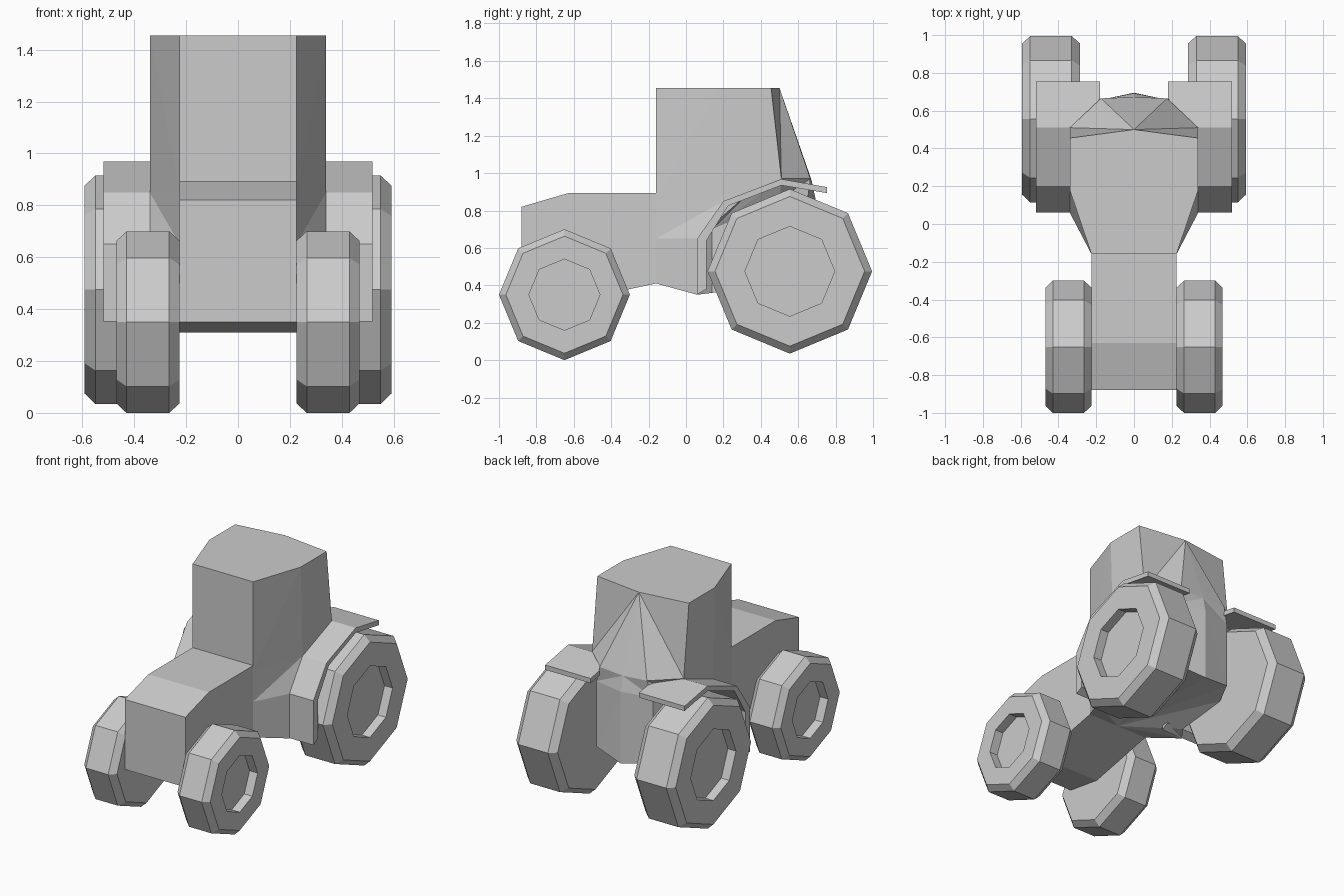
import bpy, bmesh, math

if "Cube" in bpy.data.objects:
    bpy.data.objects.remove(bpy.data.objects["Cube"])


def finish(bm, name, mirror=False, merge=False):
    bmesh.ops.remove_doubles(bm, verts=bm.verts, dist=0.0005)
    bmesh.ops.recalc_face_normals(bm, faces=bm.faces)
    me = bpy.data.meshes.new(name)
    bm.to_mesh(me)
    bm.free()
    ob = bpy.data.objects.new(name, me)
    bpy.context.collection.objects.link(ob)
    if mirror:
        mod = ob.modifiers.new("mirror", 'MIRROR')
        mod.use_mirror_merge = merge
    return ob


def prism(name, profile, x0, x1, mirror=False):
    """Side profile of (y, z) points extruded along x."""
    bm = bmesh.new()
    face = bm.faces.new([bm.verts.new((x0, y, z)) for y, z in profile])
    ext = bmesh.ops.extrude_face_region(bm, geom=[face], use_keep_orig=True)
    for v in ext['geom']:
        if isinstance(v, bmesh.types.BMVert):
            v.co.x = x1
    return finish(bm, name, mirror)


def wheel(name, y, z, radius, chamfer_r, rim_r, x0, t0, t1, x1):
    """Eight-sided chamfered wheel with a recessed outer rim, mirrored in x."""
    bm = bmesh.new()
    profile = [(x0, chamfer_r), (t0, radius), (t1, radius),
               (x1, chamfer_r), (x1, rim_r), (x1 - 0.06, rim_r)]
    rings = []
    for x, r in profile:
        rings.append([bm.verts.new((x, y + r * math.cos(i * math.pi / 4),
                                    z + r * math.sin(i * math.pi / 4)))
                      for i in range(8)])
    for a, b in zip(rings, rings[1:]):
        for i in range(8):
            j = (i + 1) % 8
            bm.faces.new((a[i], a[j], b[j], b[i]))
    bm.faces.new(rings[0])
    bm.faces.new(rings[-1])
    return finish(bm, name, mirror=True)


# Wheels
wheel("front_wheels", -0.65, 0.35, 0.35, 0.313, 0.19, 0.225, 0.265, 0.43, 0.468)
wheel("rear_wheels", 0.555, 0.475, 0.44, 0.40, 0.24, 0.285, 0.33, 0.55, 0.592)

# Engine hood
prism("hood", [(-0.88, 0.35), (-0.88, 0.82), (-0.63, 0.893), (-0.16, 0.893),
               (-0.16, 0.41), (-0.63, 0.31)], -0.225, 0.225)

# Fenders bent over the rear wheels
prism("fenders", [(0.06, 0.352), (0.06, 0.65), (0.20, 0.85), (0.51, 0.968),
                  (0.755, 0.925), (0.755, 0.893), (0.51, 0.935), (0.225, 0.825),
                  (0.11, 0.64), (0.11, 0.38)], 0.18, 0.518, mirror=True)

# Cab and rear body: half rings from front centre to back centre
roof = [(0, -.16, 1.455), (.225, -.16, 1.455), (.34, .18, 1.455), (.34, .3, 1.455),
        (.34, .455, 1.455), (0, .5, 1.455), (0, .5, 1.455)]
waist = [(0, -.16, .86), (.225, -.16, .86), (.34, .2, .85), (.34, .35, .907),
         (.34, .51, .97), (.175, .665, .97), (0, .672, .96)]
shoulder = [(0, -.16, .65), (.225, -.16, .65), (.34, .06, .65), (.28, .14, .7),
            (.28, .5, .86), (.21, .65, .86), (0, .693, .86)]
base = [(0, -.16, .41), (.225, -.16, .41), (.34, .06, .35), (.28, .14, .36),
        (.28, .5, .40), (.21, .65, .42), (0, .695, .38)]
bm = bmesh.new()
rings = [[bm.verts.new(p) for p in ring] for ring in (roof, waist, shoulder, base)]
for a, b in zip(rings, rings[1:]):
    for i in range(6):
        bm.faces.new((a[i], b[i], a[i + 1]))
        bm.faces.new((a[i + 1], b[i], b[i + 1]))
bm.faces.new(rings[0][:6])
for i in range(1, 6):
    bm.faces.new((rings[3][0], rings[3][i], rings[3][i + 1]))
finish(bm, "cab", mirror=True, merge=True)
